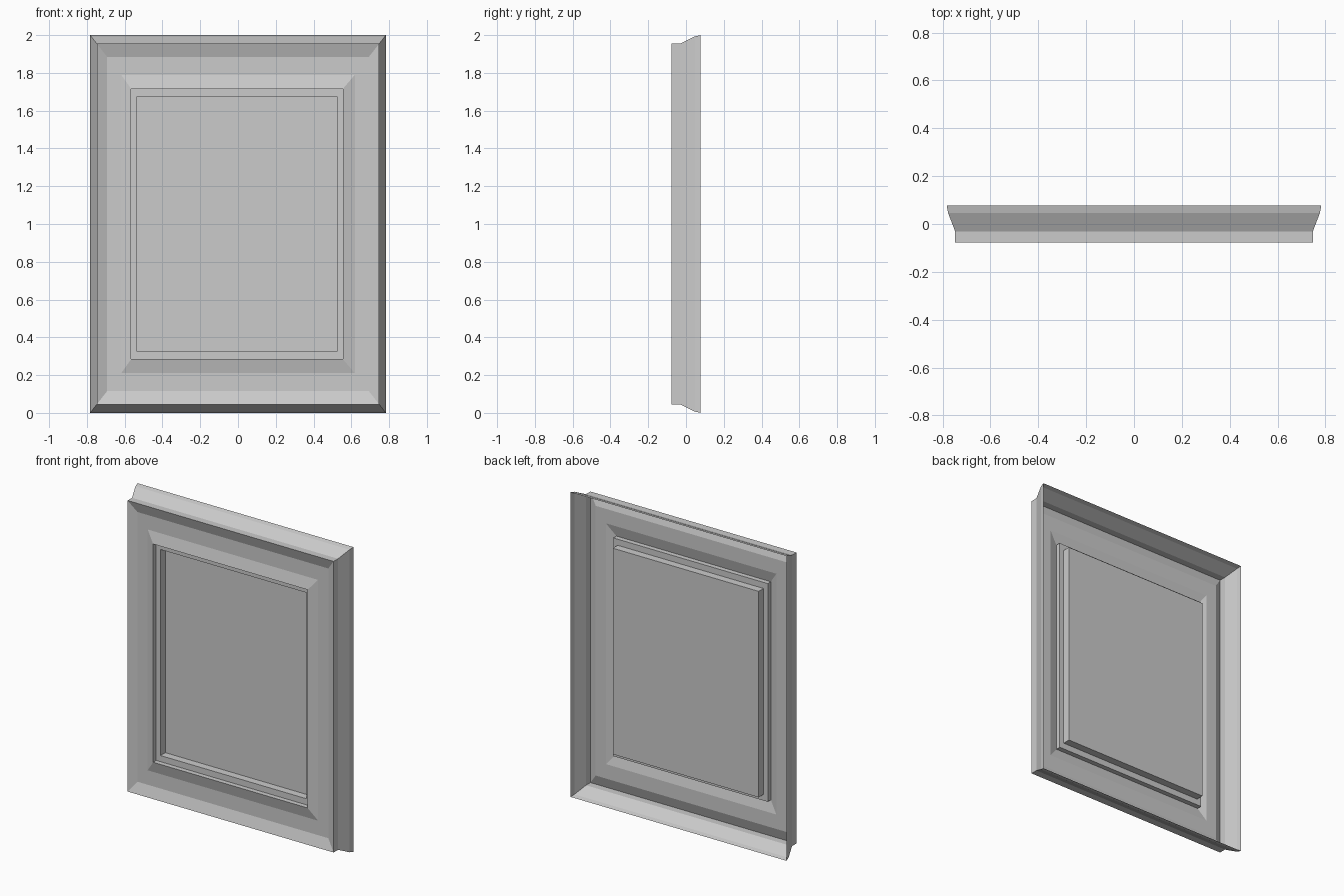
import bpy
import bmesh

cube = bpy.data.objects.get("Cube")
if cube:
    bpy.data.objects.remove(cube, do_unlink=True)

# One plain grey for the whole piece
grey = bpy.data.materials.new("light_grey")
grey.use_nodes = True
colour = (0.6, 0.6, 0.6, 1)
grey.diffuse_color = colour
grey.node_tree.nodes["Principled BSDF"].inputs["Base Color"].default_value = colour

HALF_WIDTH, HALF_HEIGHT = 0.783, 1.0


def ring(bm, r, y, shift=0.0):
    """Rectangular loop at relative size r and depth y."""
    return [bm.verts.new((sx * r * HALF_WIDTH + shift, y, HALF_HEIGHT * (1 + sz * r)))
            for sx, sz in ((-1, -1), (1, -1), (1, 1), (-1, 1))]


def moulding(name, profile, filled=False):
    """Sheet swept round the rectangle along (size, depth, shift) points."""
    bm = bmesh.new()
    loops = [ring(bm, *point) for point in profile]
    for outer, inner in zip(loops, loops[1:]):
        for i in range(4):
            j = (i + 1) % 4
            bm.faces.new((outer[i], outer[j], inner[j], inner[i]))
    if filled:
        bm.faces.new(loops[-1])
    mesh = bpy.data.meshes.new(name)
    bm.to_mesh(mesh)
    bm.free()
    mesh.materials.append(grey)
    obj = bpy.data.objects.new(name, mesh)
    bpy.context.collection.objects.link(obj)
    return obj


# Outer flange, front rim, shallow channel and inner bead
moulding("frame", [
    (1.0, 0.077, 0), (0.993, 0.047, 0), (0.955, -0.031, 0), (0.955, -0.077, 0),
    (0.885, -0.053, 0), (0.79, -0.053, 0), (0.716, -0.072, -0.005)])

# Stepped recess and the flat panel at its back, open behind
moulding("recessed_panel", [
    (0.716, -0.072, -0.005), (0.716, -0.04, -0.005),
    (0.676, -0.04, -0.005), (0.676, 0.01, -0.005)], filled=True)
